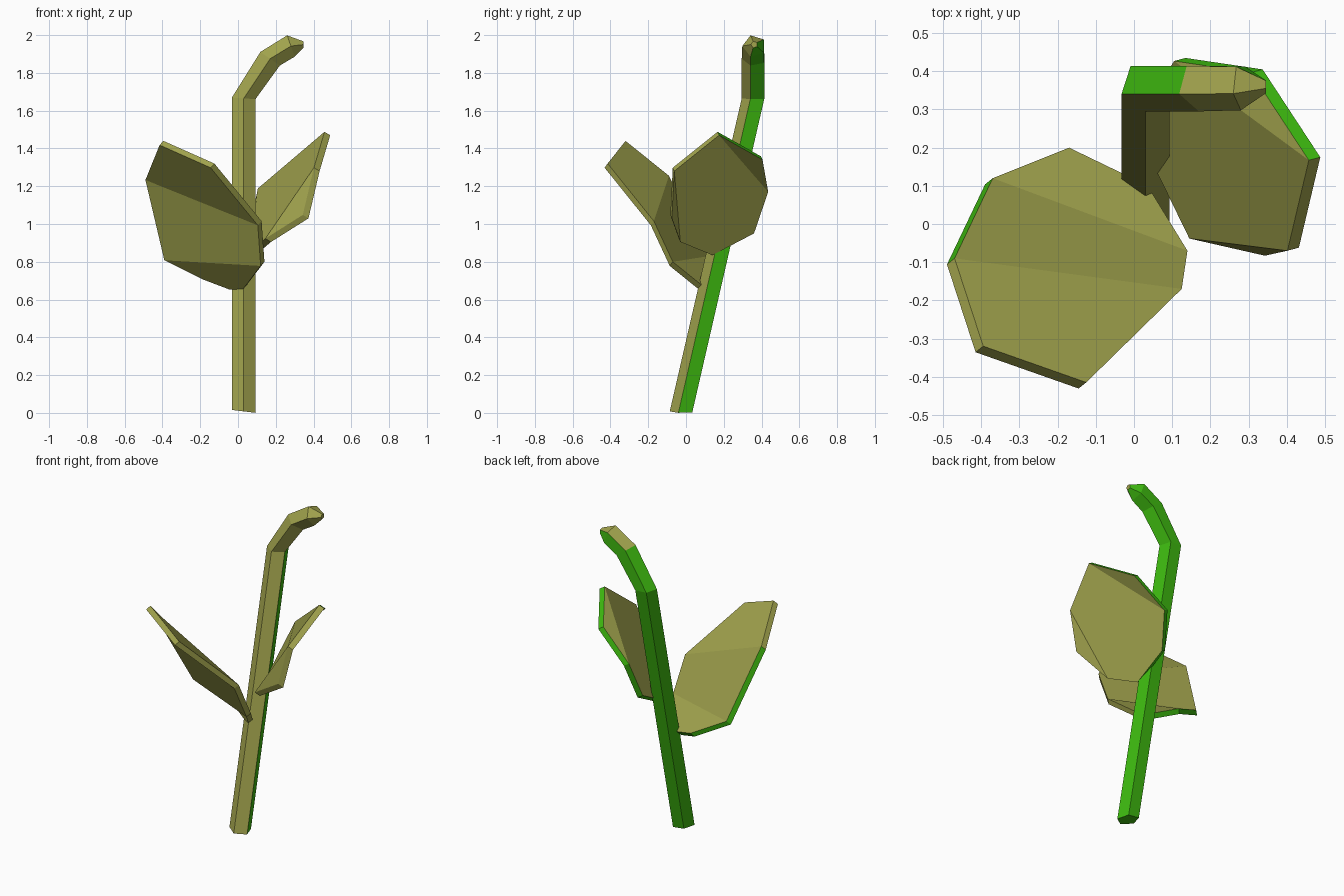
import bpy, bmesh
from math import sin, cos, tau
from mathutils import Vector

cube = bpy.data.objects.get("Cube")
if cube:
    bpy.data.objects.remove(cube)


def material(name, rgb):
    mat = bpy.data.materials.new(name)
    mat.use_nodes = True
    mat.diffuse_color = (*rgb, 1)
    mat.node_tree.nodes["Principled BSDF"].inputs["Base Color"].default_value = (*rgb, 1)
    return mat


MATERIALS = [material("olive", (0.36, 0.37, 0.075)),
             material("bright green", (0.048, 0.49, 0.005))]


def finish(name, bm, plain_faces=()):
    """Rear-facing sides become green, everything else stays olive."""
    bmesh.ops.recalc_face_normals(bm, faces=bm.faces)
    bm.normal_update()
    for face in bm.faces:
        n = face.normal
        rear = n.y > max(0.5 * n.z + 0.02, -0.05)
        face.material_index = int(rear and face not in plain_faces)
    mesh = bpy.data.meshes.new(name)
    bm.to_mesh(mesh)
    bm.free()
    for mat in MATERIALS:
        mesh.materials.append(mat)
    bpy.context.collection.objects.link(bpy.data.objects.new(name, mesh))


def stem(name, rings, sides=5):
    """Loft a polygon section; each ring has a centre, radius and outward direction."""
    bm = bmesh.new()
    loops = []
    for centre, radius, outward in rings:
        outward = Vector(outward).normalized()
        front = Vector((0, -1, 0))
        loops.append([bm.verts.new(Vector(centre) + radius * (
            front * cos(i * tau / sides) + outward * sin(i * tau / sides)))
            for i in range(sides)])
    for low, high in zip(loops, loops[1:]):
        for i in range(sides):
            j = (i + 1) % sides
            bm.faces.new((low[i], low[j], high[j], high[i]))
    bm.faces.new(loops[0])
    bm.faces.new(loops[-1])
    finish(name, bm)


def leaf(name, outline, panels, offset):
    """Thick folded plate: panels list the outline corners of each flat area."""
    bm = bmesh.new()
    near = [bm.verts.new(p) for p in outline]
    far = [bm.verts.new(Vector(p) + Vector(offset)) for p in outline]
    blades = [bm.faces.new([side[i] for i in panel])
              for side in (near, far) for panel in panels]
    for i in range(len(near)):
        j = (i + 1) % len(near)
        bm.faces.new((near[i], near[j], far[j], far[i]))
    finish(name, bm, blades)


# Leaning stalk with a hooked, tapered tip
stem("stem", [
    ((0.03, -0.02, 0.008), 0.066, (-1, 0, 0.12)),
    ((0.03, 0.361, 1.665), 0.066, (-1, 0, 0.06)),
    ((0.17, 0.361, 1.875), 0.066, (-0.82, 0, 0.57)),
    ((0.28, 0.361, 1.942), 0.063, (-0.33, 0, 0.94)),
    ((0.346, 0.361, 1.95), 0.018, (0, 0, 1)),
])

# Lower leaf, reaching forward, folded across in three areas
leaf("right_leaf", [
    (-0.125, -0.415, 1.32), (-0.395, -0.32, 1.44), (-0.47, -0.09, 1.255),
    (-0.37, 0.12, 0.83), (-0.17, 0.20, 0.73), (-0.025, 0.13, 0.675),
    (0.045, 0.085, 0.675), (0.14, -0.07, 0.80), (0.125, -0.17, 1.015),
], [(0, 1, 2, 8), (2, 3, 7, 8), (3, 4, 5, 6, 7)], (-0.02, -0.016, -0.022))

# Upper leaf, reaching sideways, with two corners bent over
leaf("left_leaf", [
    (0.488, 0.175, 1.47), (0.337, 0.405, 1.34), (0.135, 0.435, 1.17),
    (0.09, 0.36, 0.95), (0.092, 0.14, 0.835), (0.175, -0.03, 0.905),
    (0.373, -0.075, 1.03), (0.432, -0.062, 1.28),
], [(0, 1, 2), (5, 6, 7), (0, 2, 3, 4, 5, 7)], (-0.03, -0.008, 0.018))
